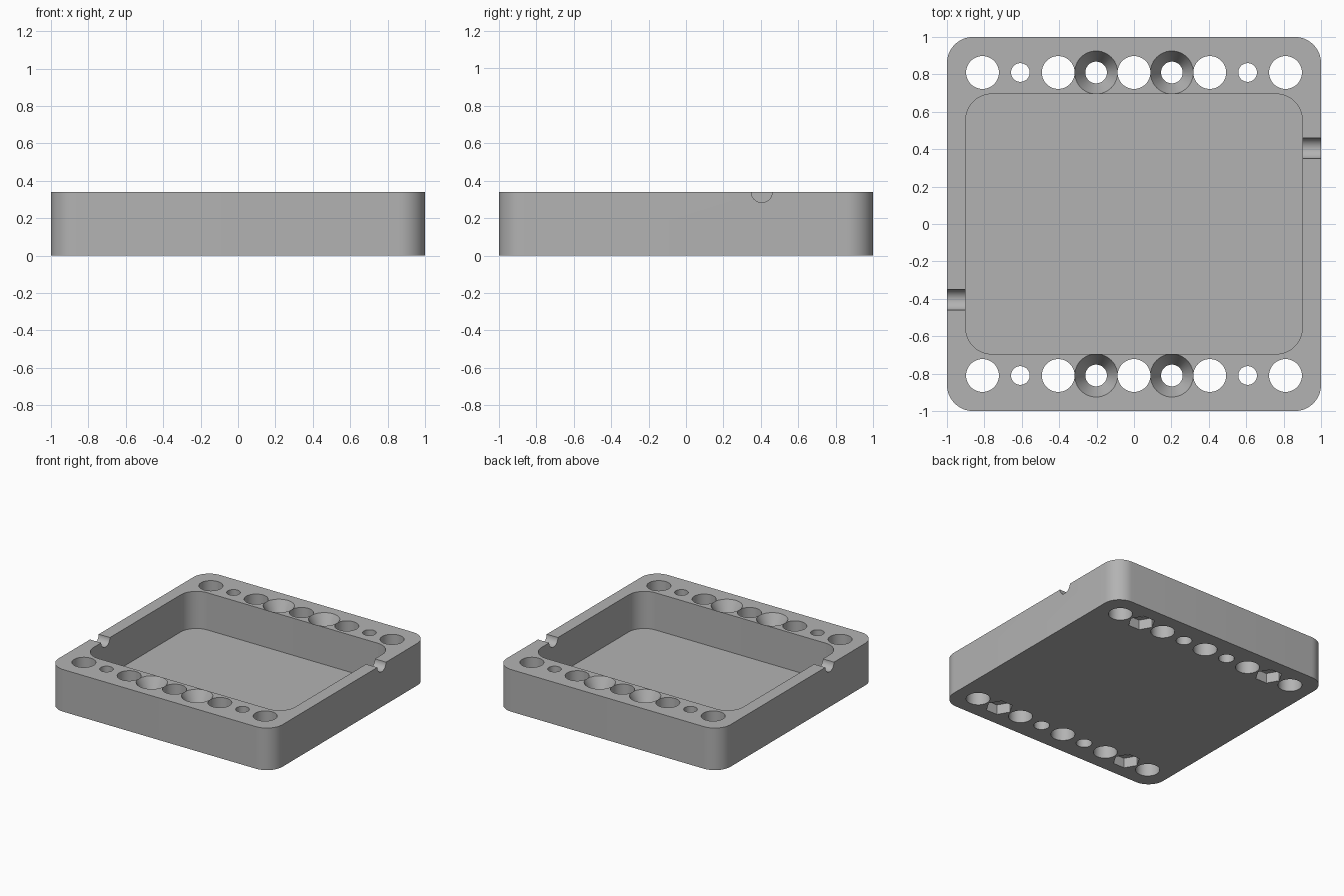
import bpy, math

old = bpy.data.objects.get("Cube")
if old:
    bpy.data.objects.remove(old, do_unlink=True)

HEIGHT = 0.34
ROW_Y = 0.81
PITCH = 0.2025

grey = bpy.data.materials.new("plain grey")
grey.use_nodes = True
colour = (0.45, 0.45, 0.45, 1)
grey.diffuse_color = colour
grey.node_tree.nodes["Principled BSDF"].inputs["Base Color"].default_value = colour


def loft(name, rings):
    """Closed solid through a stack of matching rings of points."""
    n = len(rings[0])
    verts = [p for ring in rings for p in ring]
    faces = [tuple(reversed(range(n))), tuple(range(len(verts) - n, len(verts)))]
    for k in range(len(rings) - 1):
        for i in range(n):
            j = (i + 1) % n
            faces.append((k * n + i, k * n + j, (k + 1) * n + j, (k + 1) * n + i))
    mesh = bpy.data.meshes.new(name)
    mesh.from_pydata(verts, [], faces)
    mesh.materials.append(grey)
    obj = bpy.data.objects.new(name, mesh)
    bpy.context.collection.objects.link(obj)
    return obj


def rounded_block(name, hx, hy, r, z0, z1, steps=12):
    outline = []
    for q, (sx, sy) in enumerate([(1, 1), (-1, 1), (-1, -1), (1, -1)]):
        for s in range(steps + 1):
            a = math.pi / 2 * (q + s / steps)
            outline.append((sx * (hx - r) + r * math.cos(a),
                            sy * (hy - r) + r * math.sin(a)))
    return loft(name, [[(x, y, z) for x, y in outline] for z in (z0, z1)])


def turned(name, x, y, profile, sides=48):
    """Round or hexagonal solid from (radius, z) pairs."""
    return loft(name, [[(x + r * math.cos(math.tau * i / sides),
                         y + r * math.sin(math.tau * i / sides), z)
                        for i in range(sides)] for r, z in profile])


# Tray body and its pocket
tray = rounded_block("tray", 1, 1, 0.14, 0, HEIGHT)
cutters = [rounded_block("pocket_cutter", 0.9, 0.695, 0.14, 0.04, HEIGHT + 0.1)]

# Both rows of holes along the thick walls
low, high = -0.05, HEIGHT + 0.05
sink_depth, sink_slope = 0.11, 0.057 / 0.11
for y in (-ROW_Y, ROW_Y):
    for i in (-4, -2, 0, 2, 4):
        cutters.append(turned("large_hole_cutter", i * PITCH, y, [(0.088, low), (0.088, high)]))
    for side in (-1, 1):
        # Countersunk screw holes
        cutters.append(turned("countersink_cutter", side * PITCH, y, [
            (0.058, low), (0.058, HEIGHT - sink_depth),
            (0.115 + 0.05 * sink_slope, high)]))
        # Bolt holes with nut recesses underneath
        x = side * 3 * PITCH
        cutters.append(turned("bolt_hole_cutter", x, y, [(0.05, low), (0.05, high)]))
        cutters.append(turned("nut_recess_cutter", x, y, [(0.1, low), (0.1, 0.08)], 6))

# Round cable notches through the thin side walls
for side in (-1, 1):
    ends = sorted((side * 0.85, side * 1.05))
    cutters.append(loft("notch_cutter", [
        [(x, side * 0.405 + 0.056 * math.cos(math.tau * i / 40),
          HEIGHT + 0.056 * math.sin(math.tau * i / 40)) for i in range(40)]
        for x in ends]))

# Cut everything out of the body
for cutter in cutters:
    mod = tray.modifiers.new(cutter.name, "BOOLEAN")
    mod.operation = "DIFFERENCE"
    mod.solver = "EXACT"
    mod.object = cutter
bpy.context.view_layer.update()
depsgraph = bpy.context.evaluated_depsgraph_get()
result = bpy.data.meshes.new_from_object(tray.evaluated_get(depsgraph))
tray.modifiers.clear()
tray.data = result
for cutter in cutters:
    bpy.data.objects.remove(cutter, do_unlink=True)

# Smooth the curved walls, keep the rims sharp
bpy.ops.object.select_all(action="DESELECT")
tray.select_set(True)
bpy.context.view_layer.objects.active = tray
bpy.ops.object.shade_smooth_by_angle(angle=math.radians(25))
